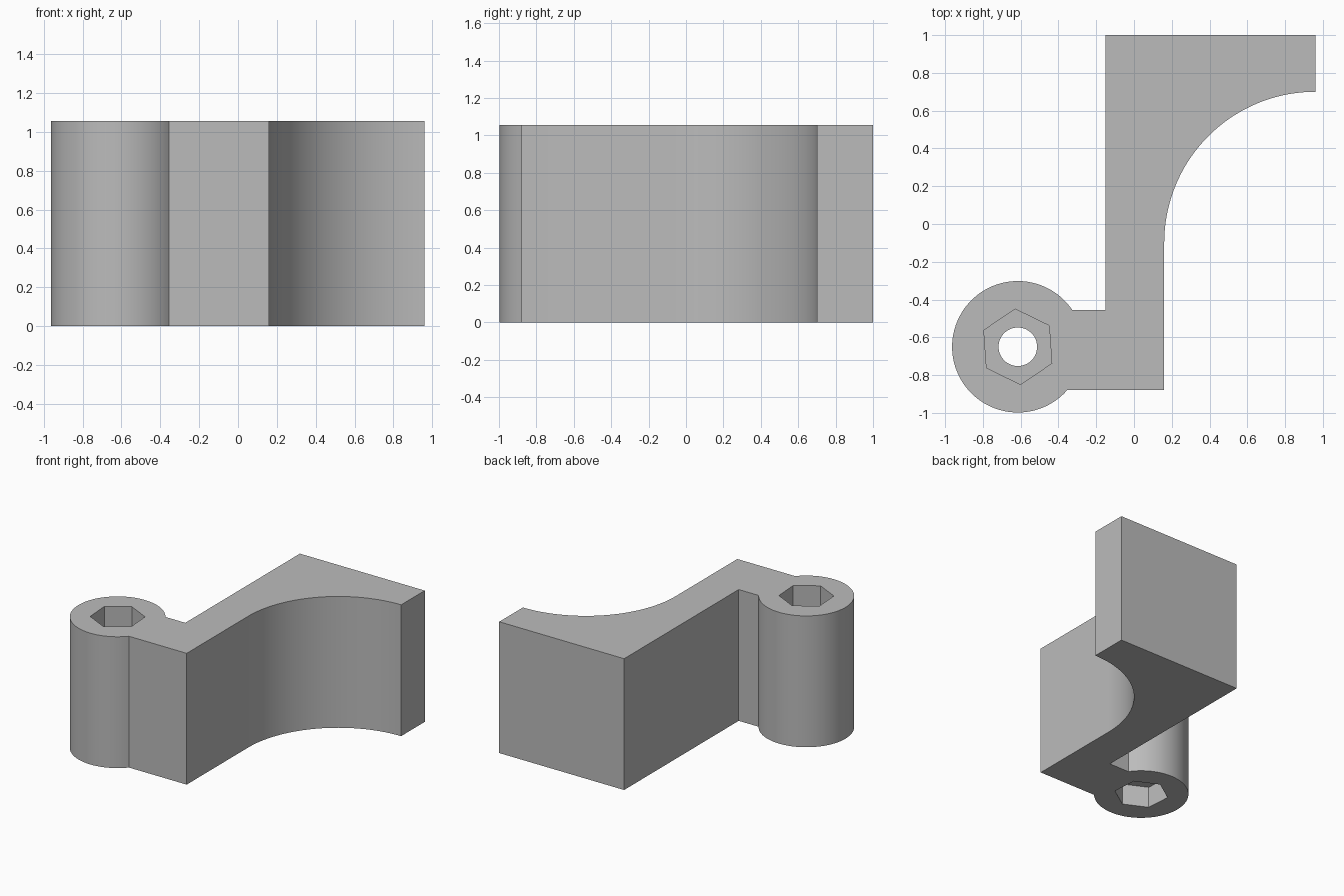
import bpy, bmesh
from math import sin, cos, pi, radians, asin

if "Cube" in bpy.data.objects:
    bpy.data.objects.remove(bpy.data.objects["Cube"])

HEIGHT = 1.055
BOSS = (-0.615, -0.65)
BOSS_R = 0.348
ARM_LOW, ARM_HIGH = -0.88, -0.455

grey = bpy.data.materials.new("plain grey")
grey.use_nodes = True
COLOUR = (0.5, 0.5, 0.5, 1)
grey.diffuse_color = COLOUR
grey.node_tree.nodes["Principled BSDF"].inputs["Base Color"].default_value = COLOUR


def arc(centre, radius, start, end, steps):
    """Points along a circular arc, end points included."""
    angles = [start + (end - start) * i / steps for i in range(steps + 1)]
    return [(centre[0] + radius * cos(a), centre[1] + radius * sin(a)) for a in angles]


def prism(name, outline, bottom, top):
    """Extrude a flat outline upwards into a closed solid."""
    bm = bmesh.new()
    face = bm.faces.new([bm.verts.new((x, y, bottom)) for x, y in outline])
    grown = bmesh.ops.extrude_face_region(bm, geom=[face])["geom"]
    verts = [v for v in grown if isinstance(v, bmesh.types.BMVert)]
    bmesh.ops.translate(bm, verts=verts, vec=(0, 0, top - bottom))
    bmesh.ops.recalc_face_normals(bm, faces=bm.faces)
    mesh = bpy.data.meshes.new(name)
    bm.to_mesh(mesh)
    bm.free()
    mesh.materials.append(grey)
    obj = bpy.data.objects.new(name, mesh)
    bpy.context.collection.objects.link(obj)
    return obj


# Bracket outline: round boss, short arm, upright and curved foot
join_high = asin((ARM_HIGH - BOSS[1]) / BOSS_R)
join_low = 2 * pi + asin((ARM_LOW - BOSS[1]) / BOSS_R)
outline = arc(BOSS, BOSS_R, join_high, join_low, 72)
outline += [(0.16, ARM_LOW)]
outline += arc((0.96, -0.1), 0.8, pi, pi / 2, 36)
outline += [(0.96, 1.0), (-0.15, 1.0), (-0.15, ARM_HIGH)]
bracket = prism("bracket", outline, 0, HEIGHT)

# Bolt hole through the boss, with a hexagonal pocket at each end
hole = arc(BOSS, 0.102, 0, 2 * pi, 48)[:-1]
hexagon = arc(BOSS, 0.2, radians(34), radians(394), 6)[:-1]
cutters = [
    prism("bolt_hole_cutter", hole, -0.1, HEIGHT + 0.1),
    prism("top_pocket_cutter", hexagon, HEIGHT - 0.19, HEIGHT + 0.1),
    prism("bottom_pocket_cutter", hexagon, -0.1, 0.17),
]
bpy.context.view_layer.objects.active = bracket
bracket.select_set(True)
for cutter in cutters:
    cutter.hide_render = True
    cut = bracket.modifiers.new(cutter.name, "BOOLEAN")
    cut.operation = "DIFFERENCE"
    cut.solver = "EXACT"
    cut.object = cutter
    bpy.ops.object.modifier_apply(modifier=cut.name)
    bpy.data.objects.remove(cutter)

bpy.ops.object.shade_smooth_by_angle(angle=radians(25))
